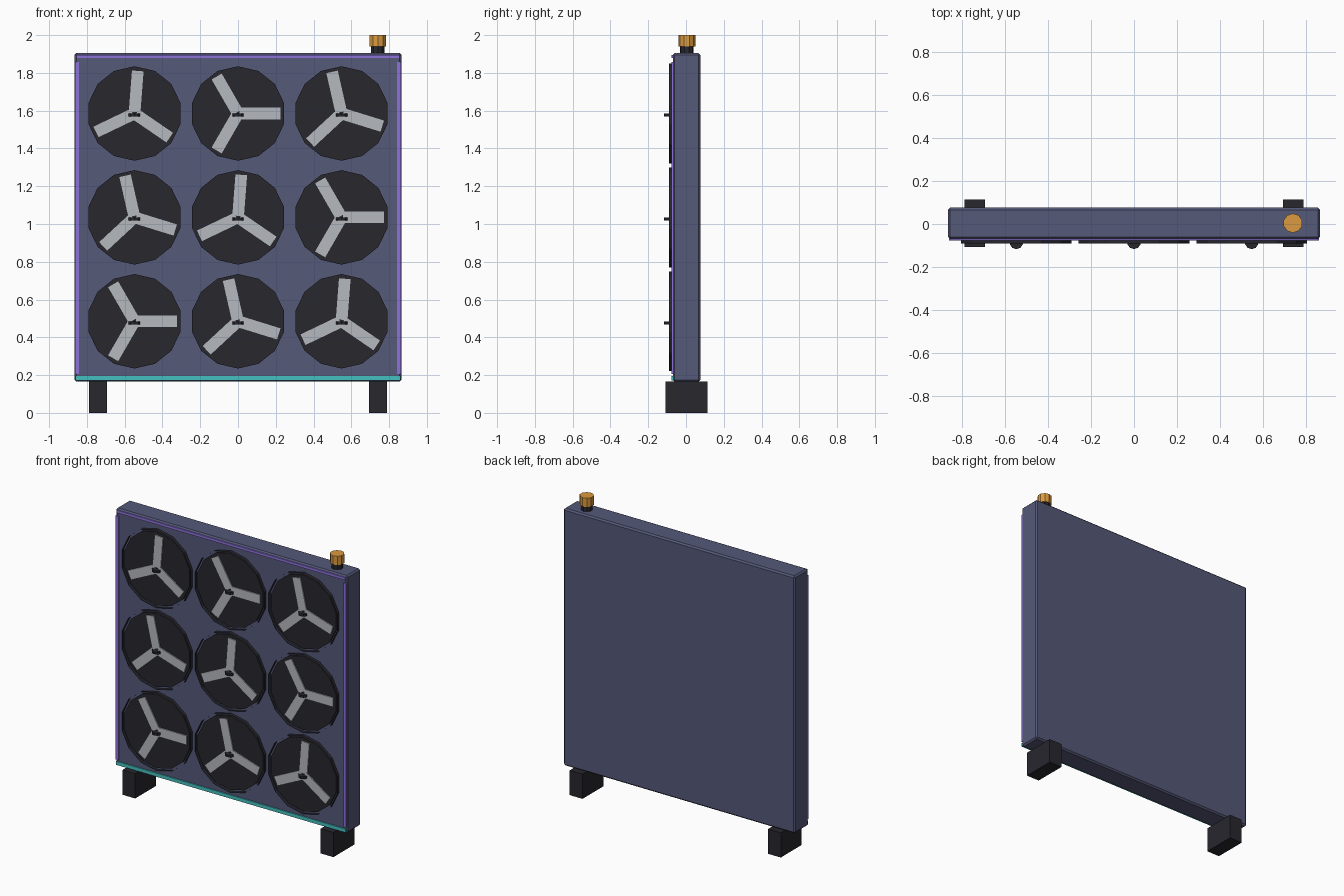
import bpy, bmesh, math
from mathutils import Matrix, Vector

if "Cube" in bpy.data.objects:
    bpy.data.objects.remove(bpy.data.objects["Cube"])


def material(name, rgb):
    m = bpy.data.materials.new(name)
    m.diffuse_color = (*rgb, 1)
    m.use_nodes = True
    m.node_tree.nodes["Principled BSDF"].inputs["Base Color"].default_value = m.diffuse_color
    return m


SLATE = material("slate", (0.09, 0.10, 0.19))
DARK = material("dark", (0.02, 0.02, 0.027))
BLADE = material("blade_grey", (0.46, 0.48, 0.52))
PURPLE = material("purple", (0.27, 0.17, 0.70))
CYAN = material("cyan", (0.06, 0.53, 0.53))
AMBER = material("amber", (0.71, 0.32, 0.05))


def finish(name, bm, mat):
    mesh = bpy.data.meshes.new(name)
    bm.to_mesh(mesh)
    bm.free()
    mesh.materials.append(mat)
    ob = bpy.data.objects.new(name, mesh)
    bpy.context.collection.objects.link(ob)
    return ob


def add_box(bm, lo, hi, turn=Matrix.Identity(4)):
    lo, hi = Vector(lo), Vector(hi)
    bmesh.ops.create_cube(bm, size=1, matrix=turn @ Matrix.Translation((lo + hi) / 2)
                          @ Matrix.Diagonal((*(hi - lo), 1)))


def box(name, lo, hi, mat):
    bm = bmesh.new()
    add_box(bm, lo, hi)
    return finish(name, bm, mat)


def cylinder(name, centre, r, depth, sides, mat, along_y=False, caps=True):
    bm = bmesh.new()
    # create_cone starts its ring on +y, so the turned ring has a vertex at the top
    rot = Matrix.Rotation(math.pi / 2, 4, 'X') if along_y else Matrix.Identity(4)
    bmesh.ops.create_cone(bm, cap_ends=caps, segments=sides, radius1=r, radius2=r,
                          depth=depth, matrix=Matrix.Translation(centre) @ rot)
    return finish(name, bm, mat)


# Main panel with small bevelled edges
panel = box("panel", (-0.866, -0.07, 0.165), (0.866, 0.076, 1.905), SLATE)
bev = panel.modifiers.new("bevel", 'BEVEL')
bev.width = 0.01
bev.segments = 1

# Feet and side light strips
for side, s in (("left", -1), ("right", 1)):
    box(f"{side}_foot", (s * 0.742 - 0.048, -0.108, 0), (s * 0.742 + 0.048, 0.115, 0.167), DARK)
    box(f"{side}_light_strip", (s * 0.852 - 0.01, -0.077, 0.207), (s * 0.852 + 0.01, -0.065, 1.857), PURPLE)

# Top and bottom light strips
box("top_light_strip", (-0.855, -0.077, 1.878), (0.855, -0.065, 1.896), PURPLE)
box("bottom_light_strip", (-0.86, -0.077, 0.172), (0.86, -0.065, 0.196), CYAN)

# 3 x 3 grid of fans
for row in range(3):
    for col in range(3):
        x, z = (col - 1) * 0.548, 1.035 + (row - 1) * 0.55
        tag = f"{row + 1}_{col + 1}"
        cylinder(f"fan_shroud_{tag}", (x, -0.08, z), 0.264, 0.022, 14, DARK, True, caps=False)
        cylinder(f"fan_disc_{tag}", (x, -0.075, z), 0.25, 0.016, 14, DARK, True)
        bm = bmesh.new()
        for k in range(3):
            angle = math.radians(120 * k - 17.2 * ((row + col) % 3))
            turn = Matrix.Translation((x, 0, z)) @ Matrix.Rotation(-angle, 4, 'Y')
            add_box(bm, (0.008, -0.09, -0.031), (0.226, -0.08, 0.031), turn)
        finish(f"fan_blades_{tag}", bm, BLADE)
        cylinder(f"fan_hub_{tag}", (x, -0.085, z - 0.008), 0.032, 0.016, 10, DARK)

# Warning beacon on the top corner
cylinder("beacon_neck", (0.74, 0.004, 1.92), 0.037, 0.044, 10, DARK)
cylinder("beacon_lamp", (0.74, 0.004, 1.97), 0.045, 0.06, 10, AMBER)
